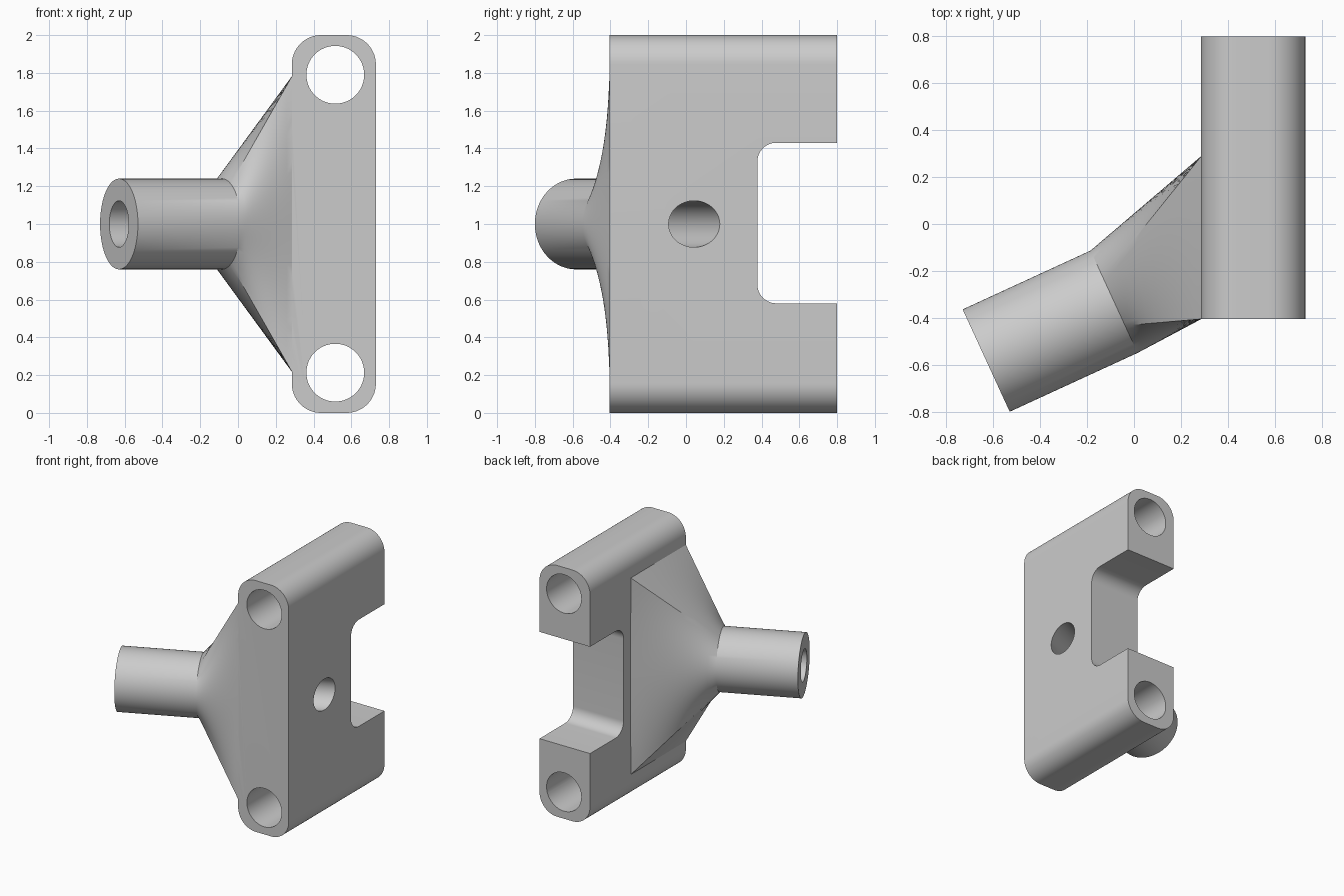
import bpy, bmesh
from math import sin, cos, pi, radians, tau
from mathutils import Vector

if "Cube" in bpy.data.objects:
    bpy.data.objects.remove(bpy.data.objects["Cube"])

def finish(bm, name):
    bmesh.ops.recalc_face_normals(bm, faces=bm.faces)
    me = bpy.data.meshes.new(name)
    bm.to_mesh(me)
    bm.free()
    ob = bpy.data.objects.new(name, me)
    bpy.context.collection.objects.link(ob)
    return ob

def loft(rings, name):
    """Skin a list of closed point rings and cap both ends."""
    bm = bmesh.new()
    vr = [[bm.verts.new(p) for p in r] for r in rings]
    n = len(vr[0])
    for a, b in zip(vr, vr[1:]):
        for i in range(n):
            j = (i + 1) % n
            bm.faces.new((a[i], a[j], b[j], b[i]))
    bm.faces.new(vr[0])
    bm.faces.new(vr[-1])
    return finish(bm, name)

def rounded_rect(a0, a1, b0, b1, r, seg=14):
    pts = []
    for k, (ca, cb) in enumerate(((a1 - r, b1 - r), (a0 + r, b1 - r), (a0 + r, b0 + r), (a1 - r, b0 + r))):
        for i in range(seg + 1):
            t = (k + i / seg) * pi / 2
            pts.append((ca + r * cos(t), cb + r * sin(t)))
    return pts

def circle(c, u, r, n=64):
    return [c + r * (u * cos(tau * i / n) + Z * sin(tau * i / n)) for i in range(n)]

def boolean(ob, other, op):
    m = ob.modifiers.new("cut", 'BOOLEAN')
    m.operation, m.solver, m.object = op, 'EXACT', other
    bpy.context.view_layer.objects.active = ob
    bpy.ops.object.modifier_apply(modifier=m.name)
    bpy.data.objects.remove(other)

Z = Vector((0, 0, 1))
ang = radians(24.7)
AXIS = Vector((cos(ang), sin(ang), 0))
SIDE = Vector((sin(ang), -cos(ang), 0))
R = 0.24
end0 = Vector((-0.63, -0.582, 1))
end1 = end0 + AXIS * 0.6

# Plate with rounded long edges
prof = rounded_rect(0.285, 0.73, 0, 2, 0.155)
bracket = loft([[(x, y, z) for x, z in prof] for y in (-0.405, 0.8)], "bracket")

# Rear slot in the plate
slot_prof = rounded_rect(0.378, 1.2, 0.58, 1.43, 0.1)
boolean(bracket, loft([[(x, y, z) for y, z in slot_prof] for x in (0, 1)], "slot_cutter"), 'DIFFERENCE')

# Tubular arm flaring into a rectangle on the plate, matched by arc length
Y0, Y1, H = -0.405, 0.29, 0.785
W = Y1 - Y0
corners = [(Y0, -H), (Y0, H), (Y1, H), (Y1, -H)]
perim = 2 * W + 4 * H
rect, angles, s = [], [], -H
for k, n in enumerate((28, 14, 28, 14)):
    p, q = Vector(corners[k]), Vector(corners[(k + 1) % 4])
    for i in range(n):
        rect.append(p.lerp(q, i / n))
        angles.append((s + (q - p).length * i / n) / perim * tau)
    s += (q - p).length

ring = [R * (SIDE * cos(t) + Z * sin(t)) for t in angles]
neck = [end1 + v for v in ring]
base = [Vector((0.287, p.x, 1 + p.y)) for p in rect]
ym = (Y0 + Y1) / 2
root = [Vector((0.33, ym + (p.x - ym) * 0.9, 1 + p.y * 0.97)) for p in rect]
steps = 10
rings = [[end0 + v for v in ring]]
rings += [[a.lerp(b, i / steps) for a, b in zip(neck, base)] for i in range(steps + 1)]
rings.append(root)
boolean(bracket, loft(rings, "arm"), 'UNION')

# Angled bore through the arm and plate
bore = loft([circle(end0 + AXIS * d, SIDE, 0.123) for d in (-0.3, 2.2)], "bore_cutter")
boolean(bracket, bore, 'DIFFERENCE')

# Two pin holes running along the plate
X = Vector((1, 0, 0))
for z in (0.213, 1.79):
    pin = loft([circle(Vector((0.515, y, z)), X, 0.153) for y in (-1, 1)], "pin_cutter")
    boolean(bracket, pin, 'DIFFERENCE')

bpy.ops.object.select_all(action='DESELECT')
bracket.select_set(True)
bpy.context.view_layer.objects.active = bracket
bpy.ops.object.shade_smooth_by_angle(angle=radians(25))
